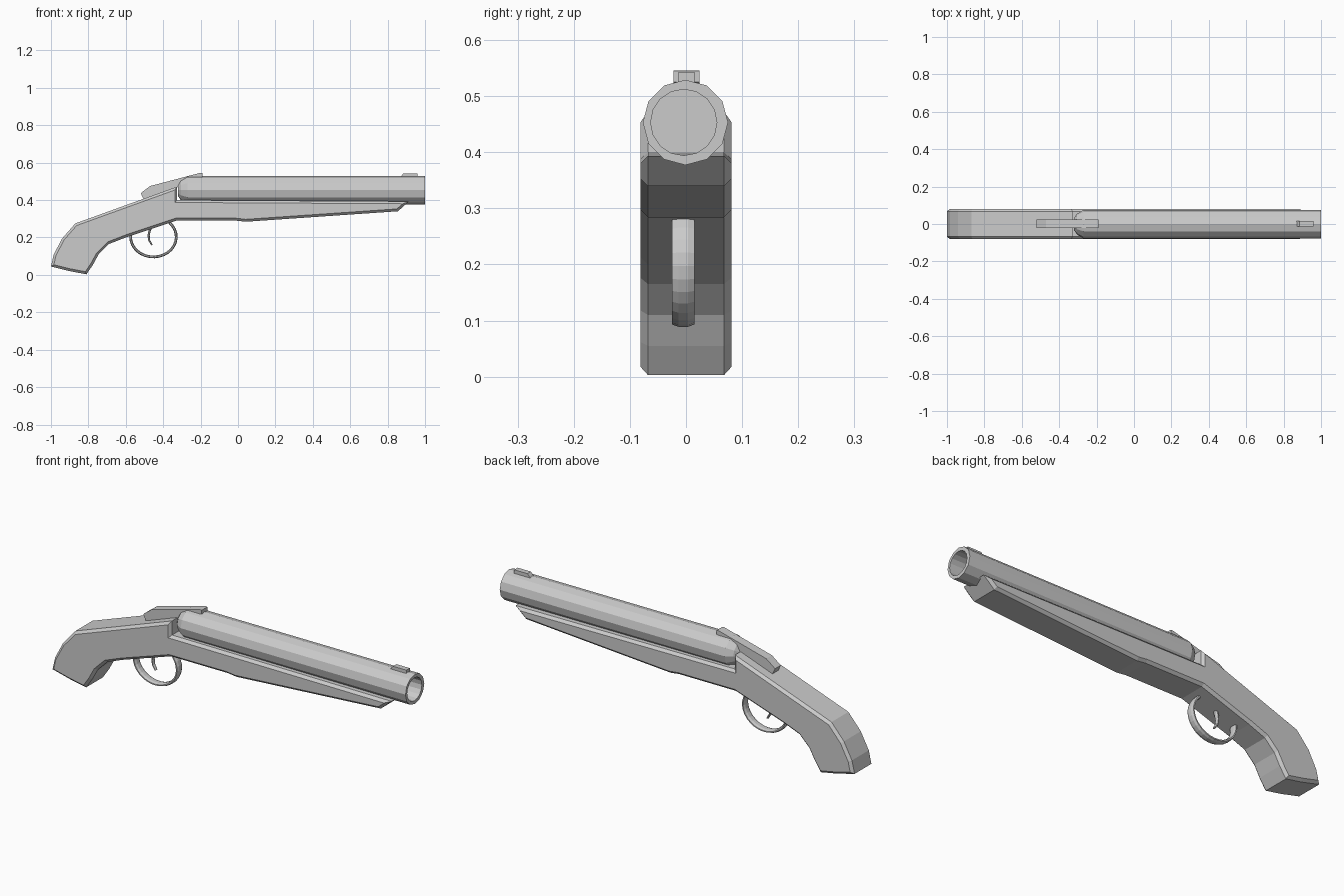
import bpy, bmesh
from math import cos, sin, pi, radians
from mathutils import Vector

if "Cube" in bpy.data.objects:
    bpy.data.objects.remove(bpy.data.objects["Cube"])


def finish(bm, name):
    bmesh.ops.recalc_face_normals(bm, faces=bm.faces[:])
    me = bpy.data.meshes.new(name)
    bm.to_mesh(me)
    bm.free()
    ob = bpy.data.objects.new(name, me)
    bpy.context.collection.objects.link(ob)
    return ob


def slab(name, profile, y0, y1, chamfer=0):
    """Side profile (x, z) extruded across y, with chamfered side outlines."""
    bm = bmesh.new()
    a = [bm.verts.new((x, y0, z)) for x, z in profile]
    b = [bm.verts.new((x, y1, z)) for x, z in profile]
    caps = [bm.faces.new(a), bm.faces.new(b[::-1])]
    n = len(a)
    for i in range(n):
        j = (i + 1) % n
        bm.faces.new((a[i], b[i], b[j], a[j]))
    bmesh.ops.recalc_face_normals(bm, faces=bm.faces[:])
    if chamfer:
        edges = [e for f in caps for e in f.edges]
        bmesh.ops.bevel(bm, geom=edges, offset=chamfer, segments=1,
                        affect='EDGES', profile=0.5)
    return finish(bm, name)


def lathe_x(name, rings, sides, y, z):
    """Closed solid of revolution along x from (x, radius) pairs."""
    bm = bmesh.new()
    loops = []
    for x, r in rings:
        loops.append([bm.verts.new((x, y + r * sin(2 * pi * i / sides),
                                    z + r * cos(2 * pi * i / sides)))
                      for i in range(sides)])
    for p, q in zip(loops, loops[1:]):
        for i in range(sides):
            j = (i + 1) % sides
            bm.faces.new((p[i], p[j], q[j], q[i]))
    bm.faces.new(loops[0])
    bm.faces.new(loops[-1][::-1])
    return finish(bm, name)


def band(name, path, half_w, half_t, y, sides=8, tip=1.0):
    """Flattened oval section swept along a path in the xz plane."""
    bm = bmesh.new()
    pts = [Vector((x, 0, z)) for x, z in path]
    loops = []
    for k, p in enumerate(pts):
        t = (pts[min(k + 1, len(pts) - 1)] - pts[max(k - 1, 0)]).normalized()
        nrm = Vector((-t.z, 0, t.x))
        s = 1 + (tip - 1) * k / (len(pts) - 1)
        loops.append([bm.verts.new(p + nrm * half_t * s * sin(2 * pi * (i + .5) / sides)
                                   + Vector((0, y + half_w * s * cos(2 * pi * (i + .5) / sides), 0)))
                      for i in range(sides)])
    for p, q in zip(loops, loops[1:]):
        for i in range(sides):
            j = (i + 1) % sides
            bm.faces.new((p[i], p[j], q[j], q[i]))
    bm.faces.new(loops[0])
    bm.faces.new(loops[-1][::-1])
    return finish(bm, name)


# Curved grip and fore-end in one chamfered body
slab("stock", [(-1, 0.045), (-0.985, 0.11), (-0.94, 0.195), (-0.87, 0.275),
               (-0.325, 0.472), (-0.325, 0.4), (0.915, 0.393), (0.855, 0.34),
               (0.04, 0.284), (-0.01, 0.29), (-0.33, 0.29), (-0.6, 0.2),
               (-0.69, 0.165), (-0.745, 0.11), (-0.775, 0.055),
               (-0.81, 0.003), (-0.9, 0.02)], -0.081, 0.081, 0.013)

# Twelve-sided barrel with a rounder bore
barrel = lathe_x("barrel", [(-0.322, 0.03), (-0.305, 0.055), (-0.27, 0.076), (1, 0.076)],
                 12, -0.001, 0.453)
bore = lathe_x("bore_cutter", [(-0.2, 0.059), (1.1, 0.059)], 16, -0.004, 0.453)
mod = barrel.modifiers.new("bore", 'BOOLEAN')
mod.object = bore
mod.solver = 'EXACT'
bpy.context.view_layer.objects.active = barrel
bpy.ops.object.modifier_apply(modifier=mod.name)
bpy.data.objects.remove(bore)

# Top lever over the breech
slab("top_lever", [(-0.52, 0.437), (-0.47, 0.475), (-0.2, 0.546), (-0.19, 0.545),
                   (-0.19, 0.525), (-0.325, 0.468), (-0.5, 0.395)], -0.022, 0.024)

# Front bead
slab("front_sight", [(0.865, 0.52), (0.885, 0.543), (0.96, 0.543), (0.96, 0.52)],
     -0.013, 0.015)

# Trigger guard hoop
guard = [(-0.452 + 0.122 * cos(radians(a)), 0.203 + 0.107 * sin(radians(a)))
         for a in range(165, 411, 12)]
band("trigger_guard", guard, 0.022, 0.008, -0.005)

# Curved trigger
band("trigger", [(-0.455, 0.27), (-0.472, 0.24), (-0.478, 0.21),
                 (-0.475, 0.185), (-0.46, 0.16)], 0.014, 0.008, -0.003, tip=0.6)
